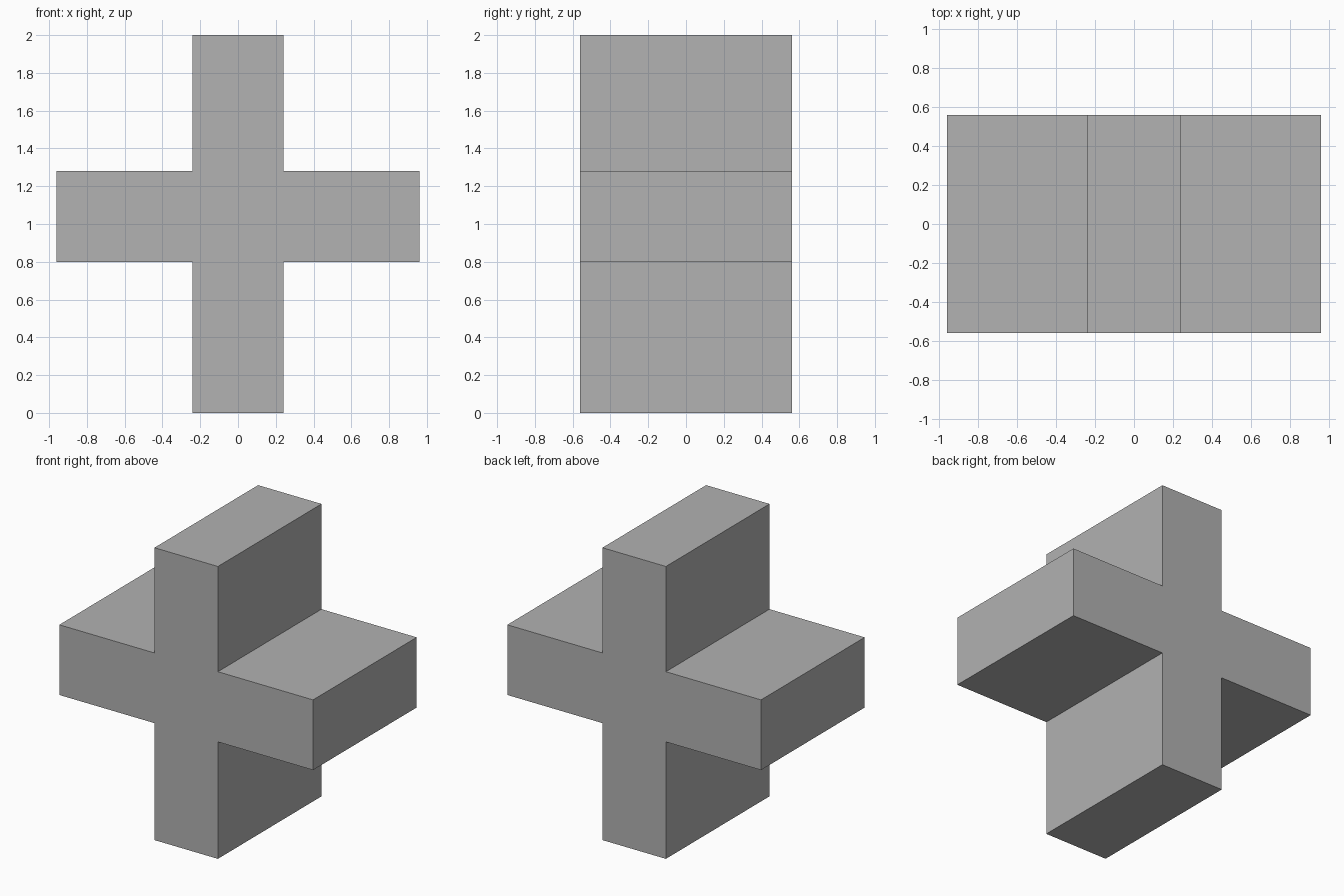
import bpy
import bmesh

cube = bpy.data.objects.get("Cube")
if cube:
    bpy.data.objects.remove(cube, do_unlink=True)

# Plain grey material
grey = bpy.data.materials.new("plain_grey")
grey.use_nodes = True
colour = (0.445, 0.445, 0.445, 1)
grey.diffuse_color = colour
grey.node_tree.nodes["Principled BSDF"].inputs["Base Color"].default_value = colour

# Main dimensions
half_width = 0.96
half_post = 0.24
half_depth = 0.56
arm_bottom, arm_top, height = 0.8, 1.28, 2

# Right half of the cross outline, mirrored to close the loop
right_side = [(half_post, 0), (half_post, arm_bottom),
              (half_width, arm_bottom), (half_width, arm_top),
              (half_post, arm_top), (half_post, height)]
outline = right_side + [(-x, z) for x, z in reversed(right_side)]

# Extrude the outline from front to back
bm = bmesh.new()
front = bm.faces.new([bm.verts.new((x, -half_depth, z)) for x, z in outline])
result = bmesh.ops.extrude_face_region(bm, geom=[front], use_keep_orig=True)
moved = [v for v in result["geom"] if isinstance(v, bmesh.types.BMVert)]
bmesh.ops.translate(bm, verts=moved, vec=(0, 2 * half_depth, 0))
bmesh.ops.recalc_face_normals(bm, faces=bm.faces)

mesh = bpy.data.meshes.new("cross_block")
bm.to_mesh(mesh)
bm.free()
mesh.materials.append(grey)
cross_block = bpy.data.objects.new("cross_block", mesh)
bpy.context.collection.objects.link(cross_block)
